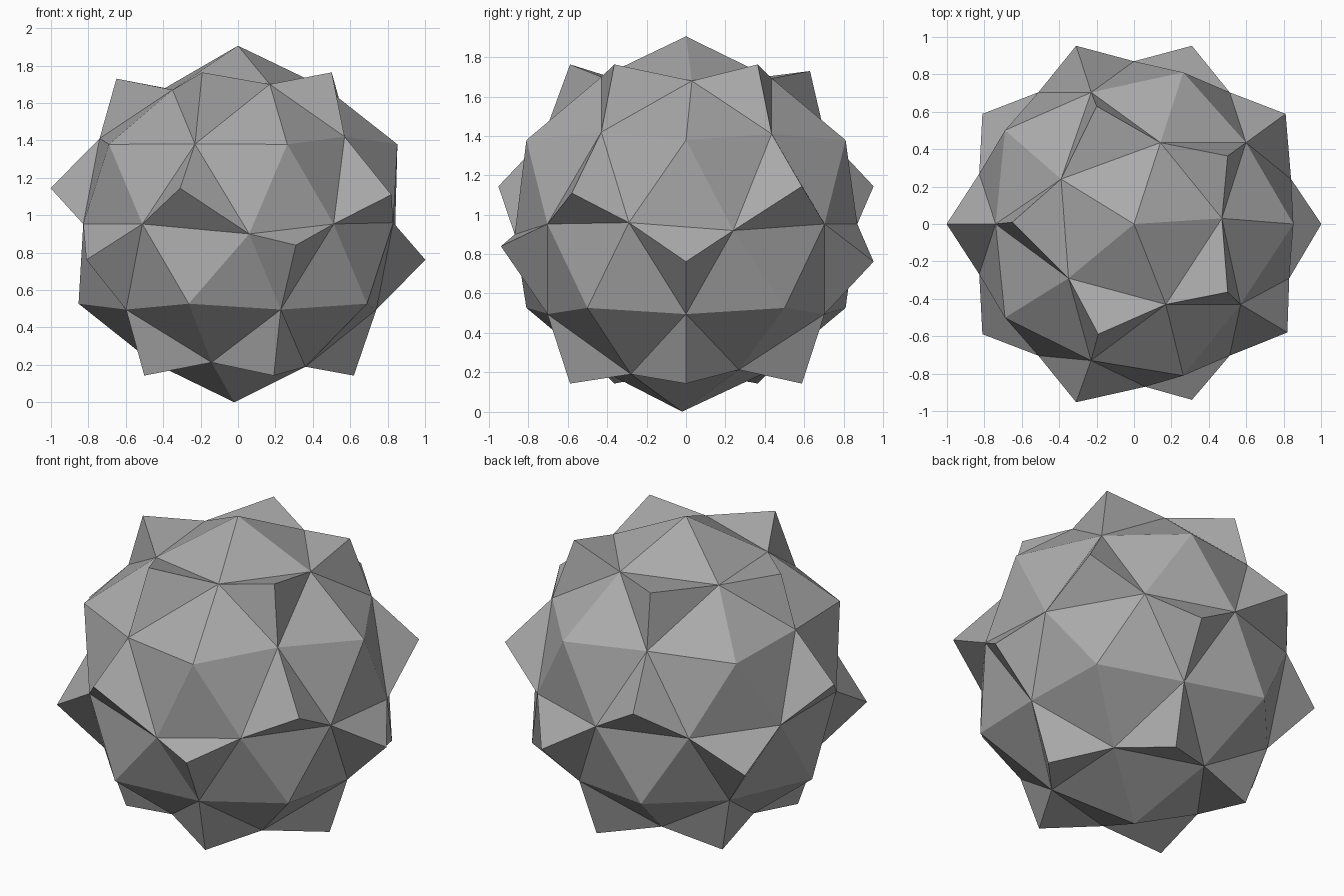
import bpy
import bmesh
from mathutils import Vector

cube = bpy.data.objects.get("Cube")
if cube:
    bpy.data.objects.remove(cube, do_unlink=True)

CENTRE = Vector((0, 0, 0.953))
CAP_RADIUS = 0.953     # tips of the low five-sided caps
KNOT_RADIUS = 0.87     # points where caps and spikes meet
SPIKE_RADIUS = 1.02    # tips of the three-sided spikes

# Slight hand-made irregularities: the nearest point moves here
NUDGES = [
    (0.47, 0.03, 1.68), (-0.39, 0.24, 1.68), (-0.35, -0.29, 1.67),
    (0.17, -0.43, 1.70), (0.57, -0.43, 1.42), (-0.23, -0.73, 1.38),
    (0.06, -0.87, 0.90), (0.84, 0.24, 0.92), (0.83, -0.29, 0.96),
    (-0.20, 0.63, 1.73), (-0.65, 0.01, 1.73), (0.31, -0.94, 0.84),
    (0.82, -0.58, 1.11), (0.36, -0.28, 0.19), (-0.02, -0.02, 0),
]


def set_radius(verts, radius):
    for v in verts:
        v.co = v.co.normalized() * radius


# Base ball: caps come from the five-edged points, knots from the others
bm = bmesh.new()
bmesh.ops.create_icosphere(bm, subdivisions=2, radius=1)
caps = [v for v in bm.verts if len(v.link_edges) == 5]
knots = [v for v in bm.verts if len(v.link_edges) == 6]
set_radius(caps, CAP_RADIUS)
set_radius(knots, KNOT_RADIUS)

# Spikes: raise the middle of each triangle that lies between three caps
gaps = [f for f in bm.faces if not any(v in caps for v in f.verts)]
spikes = bmesh.ops.poke(bm, faces=gaps)["verts"]
set_radius(spikes, SPIKE_RADIUS)

bmesh.ops.translate(bm, verts=bm.verts, vec=CENTRE)
for target in map(Vector, NUDGES):
    nearest = min(bm.verts, key=lambda v: (v.co - target).length)
    nearest.co = target
bmesh.ops.recalc_face_normals(bm, faces=bm.faces)

mesh = bpy.data.meshes.new("spiked_ball")
bm.to_mesh(mesh)
bm.free()
ball = bpy.data.objects.new("spiked_ball", mesh)
bpy.context.collection.objects.link(ball)

# Single plain grey
grey = bpy.data.materials.new("stone_grey")
grey.use_nodes = True
colour = (0.4, 0.4, 0.4, 1)
grey.diffuse_color = colour
grey.node_tree.nodes["Principled BSDF"].inputs["Base Color"].default_value = colour
mesh.materials.append(grey)
